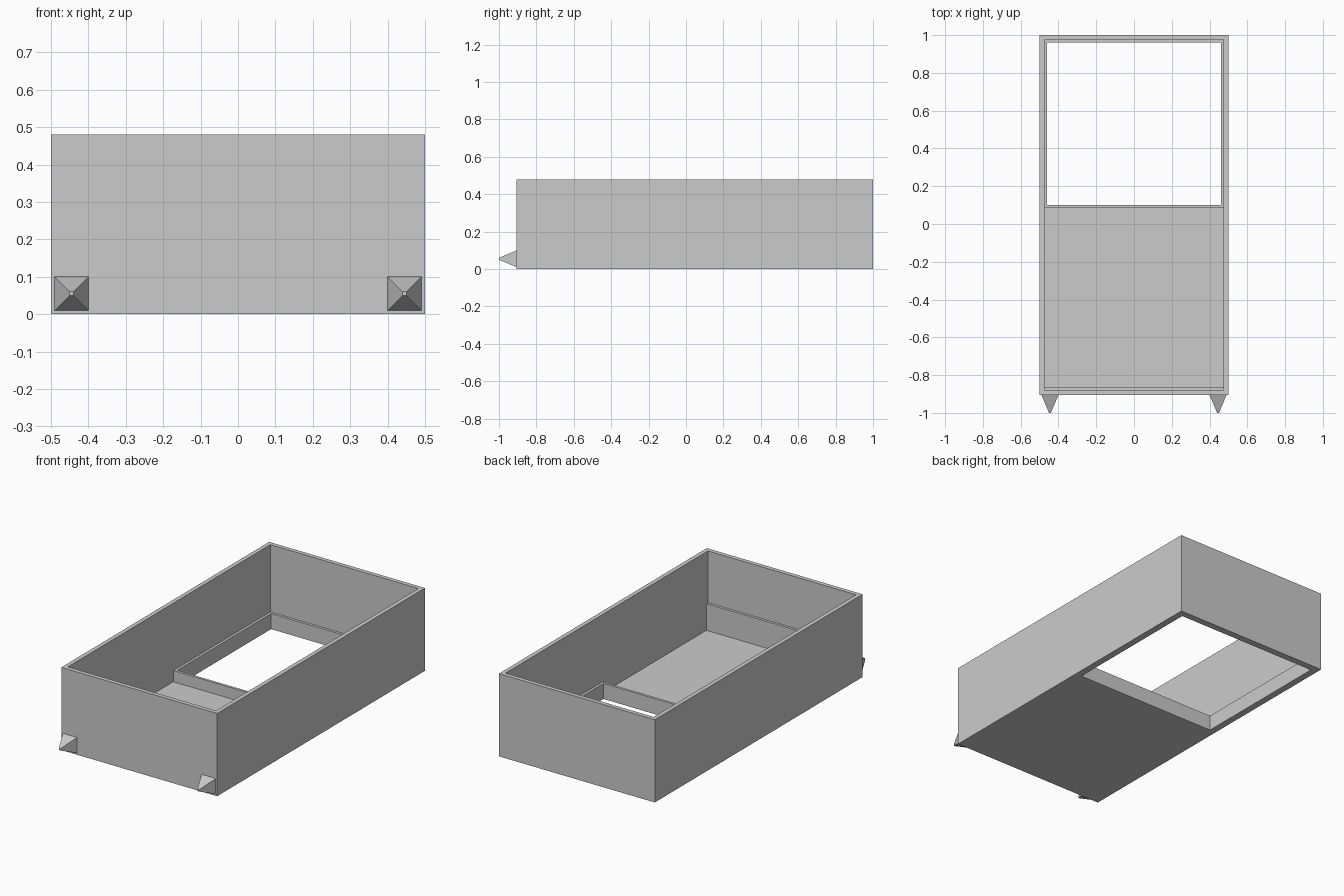
import bpy
import bmesh
from math import pi, sqrt
from mathutils import Matrix

cube = bpy.data.objects.get("Cube")
if cube:
    bpy.data.objects.remove(cube, do_unlink=True)

grey = bpy.data.materials.new("plain_grey")
grey.use_nodes = True
GREY = (0.6, 0.6, 0.6, 1)
grey.diffuse_color = GREY
grey.node_tree.nodes["Principled BSDF"].inputs["Base Color"].default_value = GREY


def make_object(name, bm):
    bmesh.ops.recalc_face_normals(bm, faces=bm.faces)
    mesh = bpy.data.meshes.new(name)
    bm.to_mesh(mesh)
    bm.free()
    mesh.materials.append(grey)
    obj = bpy.data.objects.new(name, mesh)
    bpy.context.collection.objects.link(obj)
    return obj


def side_prism(name, half_width, profile):
    """Extrude a (y, z) side profile across x, centred."""
    bm = bmesh.new()
    face = bm.faces.new([bm.verts.new((-half_width, y, z)) for y, z in profile])
    new = bmesh.ops.extrude_face_region(bm, geom=[face])["geom"]
    verts = [v for v in new if isinstance(v, bmesh.types.BMVert)]
    bmesh.ops.translate(bm, verts=verts, vec=(2 * half_width, 0, 0))
    return make_object(name, bm)


def rect(y0, y1, z0, z1):
    return [(y0, z0), (y1, z0), (y1, z1), (y0, z1)]


FRONT, BACK, HEIGHT = -0.905, 1.0, 0.48
WALL, LIP = 0.025, 0.015
FLOOR, REAR_LIP, FRONT_LIP = 0.025, 0.09, 0.18
HOLE_FRONT = 0.1
ABOVE = 0.6

# Open tray body
tray = side_prism("tray", 0.5, rect(FRONT, BACK, 0, HEIGHT))

# Stepped cavity: front ledge, floor, raised rim around the rear opening
inner_front, inner_back = FRONT + WALL, BACK - WALL
cavity = side_prism("cavity_cutter", 0.5 - WALL, [
    (inner_front, ABOVE), (inner_front, FRONT_LIP),
    (inner_front + LIP, FRONT_LIP), (inner_front + LIP, FLOOR),
    (HOLE_FRONT - LIP, FLOOR), (HOLE_FRONT - LIP, REAR_LIP),
    (inner_back, REAR_LIP), (inner_back, ABOVE)])

# Rectangular opening through the rear floor
opening = side_prism("opening_cutter", 0.5 - WALL - LIP,
                     rect(HOLE_FRONT, inner_back - LIP, -0.2, ABOVE / 2))

for cutter in (cavity, opening):
    cutter.hide_render = True
    mod = tray.modifiers.new(cutter.name, "BOOLEAN")
    mod.operation = "DIFFERENCE"
    mod.solver = "EXACT"
    mod.object = cutter
bpy.context.view_layer.objects.active = tray
for mod in list(tray.modifiers):
    bpy.ops.object.modifier_apply(modifier=mod.name)
for cutter in (cavity, opening):
    bpy.data.objects.remove(cutter, do_unlink=True)

# Blunt pyramid spikes on the front corners
SPIKE = -1 - FRONT
for side, x in (("left", 0.445), ("right", -0.445)):
    bm = bmesh.new()
    place = (Matrix.Translation((x, FRONT + SPIKE / 2, 0.055))
             @ Matrix.Rotation(pi / 2, 4, "X") @ Matrix.Rotation(pi / 4, 4, "Z"))
    bmesh.ops.create_cone(bm, cap_ends=True, segments=4, radius1=0.045 * sqrt(2),
                          radius2=0.005 * sqrt(2), depth=abs(SPIKE), matrix=place)
    make_object(side + "_front_spike", bm)
